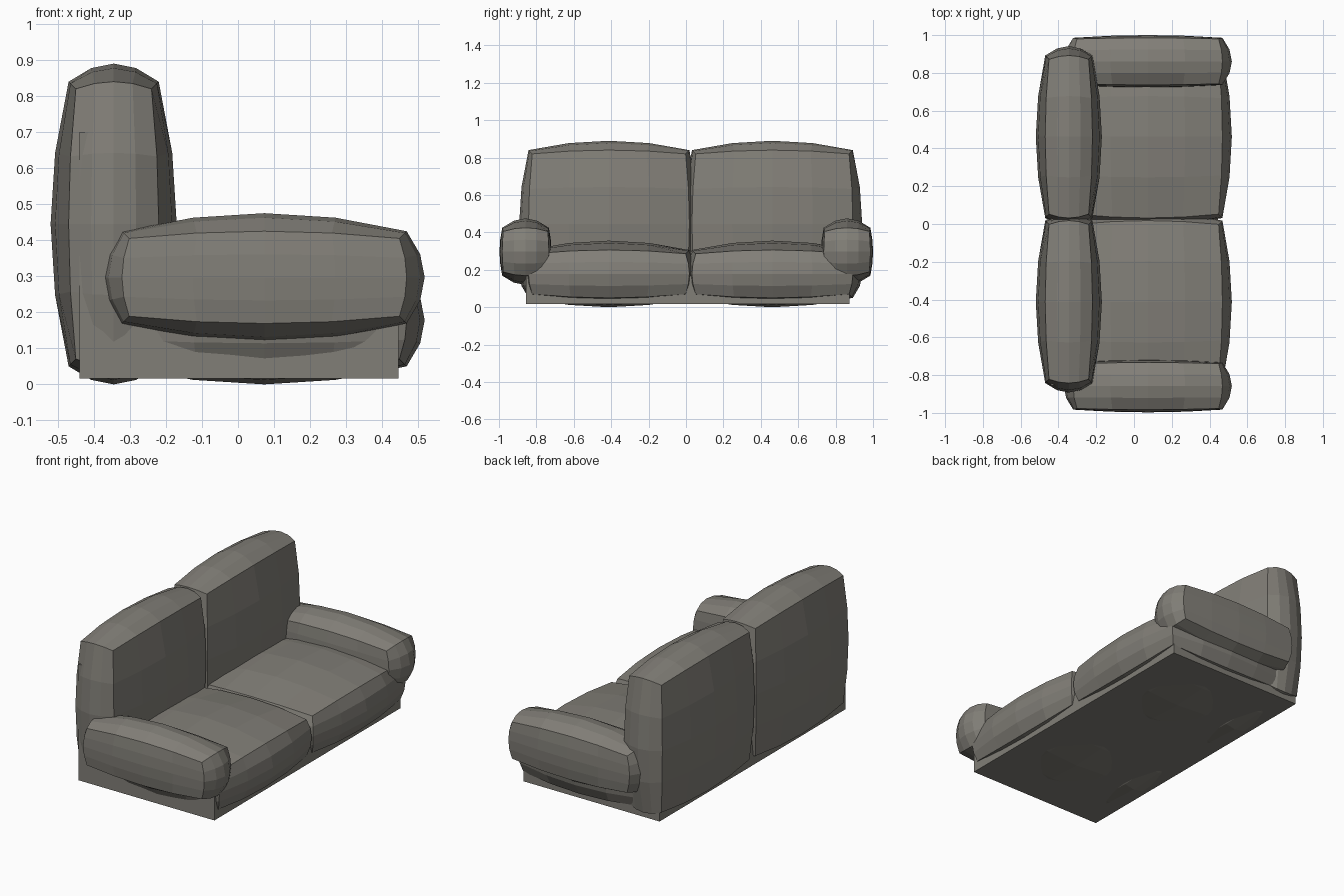
import bpy
import bmesh
from mathutils import Vector

cube = bpy.data.objects.get("Cube")
if cube:
    bpy.data.objects.remove(cube, do_unlink=True)

fabric = bpy.data.materials.new("warm grey fabric")
fabric.use_nodes = True
colour = (0.22, 0.21, 0.185, 1)
fabric.diffuse_color = colour
fabric.node_tree.nodes["Principled BSDF"].inputs["Base Color"].default_value = colour


def finish(name, bm):
    mesh = bpy.data.meshes.new(name)
    bm.to_mesh(mesh)
    bm.free()
    mesh.materials.append(fabric)
    obj = bpy.data.objects.new(name, mesh)
    bpy.context.collection.objects.link(obj)


def puff(p, axis, half):
    """Box coordinate along one axis, swelling away from edges and corners."""
    a, b = (1 - p[i] ** 2 for i in range(3) if i != axis)
    corner = half - 0.07
    return p[axis] * (corner + 0.02 * (a + b) + 0.03 * a * b)


def cushion(name, centre, half, squash=1.0):
    """Domed box with four facets along each side; squash narrows it in y."""
    bm = bmesh.new()
    bmesh.ops.create_cube(bm, size=2)
    bmesh.ops.subdivide_edges(bm, edges=bm.edges[:], cuts=3, use_grid_fill=True)
    for v in bm.verts:
        p = v.co.copy()
        x, y, z = (puff(p, i, half[i]) for i in range(3))
        v.co = Vector((x, y * squash, z)) + Vector(centre)
    finish(name, bm)


def box(name, low, high):
    bm = bmesh.new()
    bmesh.ops.create_cube(bm, size=1)
    low, high = Vector(low), Vector(high)
    for v in bm.verts:
        v.co = (low + high) / 2 + v.co * (high - low)
    finish(name, bm)


# Frame: low base and upright panel inside the back cushions
box("base", (-0.44, -0.855, 0.016), (0.445, 0.875, 0.17))
box("back_panel", (-0.44, -0.855, 0.016), (-0.3, 0.875, 0.7))

# Seat, back and arm cushions for each side
for side, y, arm_y in (("right", -0.412, -0.858), ("left", 0.462, 0.861)):
    cushion(side + "_seat_cushion", (0.073, y, 0.178), (0.445, 0.48, 0.178))
    cushion(side + "_back_cushion", (-0.345, y, 0.445), (0.175, 0.48, 0.445))
    cushion(side + "_armrest", (0.073, arm_y, 0.297), (0.445, 0.48, 0.178), 0.29)
